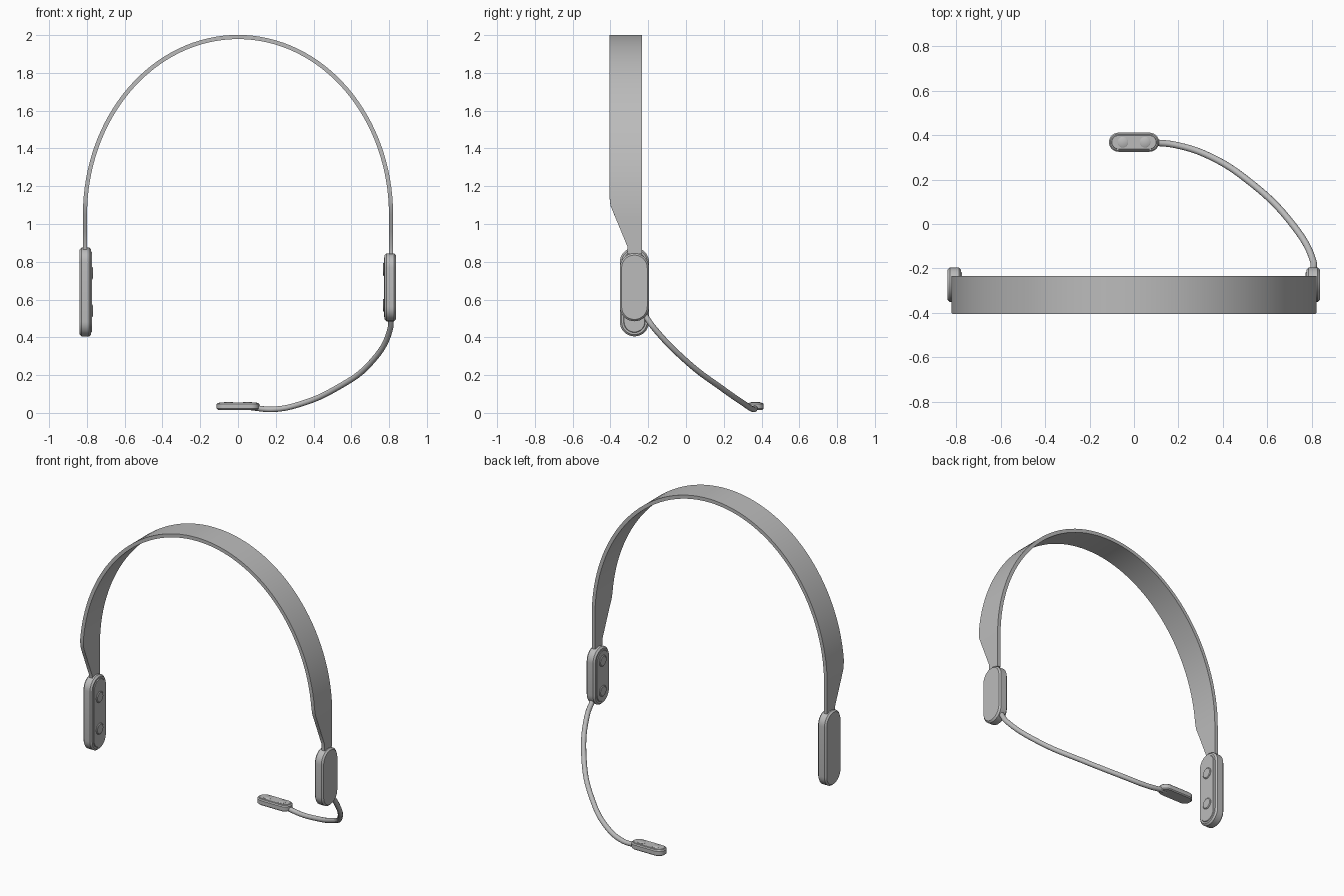
import bpy, bmesh
from math import pi, sin, cos
from mathutils import Vector, Matrix

old = bpy.data.objects.get("Cube")
if old:
    bpy.data.objects.remove(old, do_unlink=True)

grey = bpy.data.materials.new("plain grey")
grey.use_nodes = True
grey.diffuse_color = (0.5, 0.5, 0.5, 1)
grey.node_tree.nodes["Principled BSDF"].inputs["Base Color"].default_value = grey.diffuse_color


def add_object(name, data):
    ob = bpy.data.objects.new(name, data)
    bpy.context.scene.collection.objects.link(ob)
    data.materials.append(grey)
    return ob


def smooth(ob, angle=0.6):
    bpy.ops.object.select_all(action='DESELECT')
    ob.select_set(True)
    bpy.context.view_layer.objects.active = ob
    bpy.ops.object.shade_smooth_by_angle(angle=angle)


def loft(name, rings, matrix=Matrix()):
    """Skin a list of equal closed rings and cap both ends."""
    bm = bmesh.new()
    loops = [[bm.verts.new(matrix @ Vector(p)) for p in ring] for ring in rings]
    n = len(loops[0])
    for a, b in zip(loops, loops[1:]):
        for i in range(n):
            j = (i + 1) % n
            bm.faces.new((a[i], a[j], b[j], b[i]))
    bm.faces.new(loops[0])
    bm.faces.new(loops[-1])
    bmesh.ops.recalc_face_normals(bm, faces=bm.faces)
    mesh = bpy.data.meshes.new(name)
    bm.to_mesh(mesh)
    bm.free()
    ob = add_object(name, mesh)
    smooth(ob)
    return ob


def stadium(length, width, inset, height, steps=16):
    """Rounded-end outline, long along local x."""
    r, half = width / 2 - inset, (length - width) / 2
    ring = []
    for side in (1, -1):
        for i in range(steps + 1):
            t = -pi / 2 + pi * i / steps
            ring.append((side * (half + r * cos(t)), side * r * sin(t), height))
    return ring


def pod(name, matrix, length, width, depth, spacing, button):
    """Chamfered rounded body with a raised face panel and two buttons."""
    c = depth * 0.16
    layers = [(c, 0), (0, c), (0, depth - c), (c, depth),
              (width * 0.13, depth), (width * 0.15, depth + c * 0.4)]
    layers[0] = (c, 0)
    loft(name, [stadium(length, width, i, h) for i, h in layers], matrix)
    for k, s in enumerate((-1, 1)):
        rings = [[(s * spacing + r * cos(pi * t / 12), r * sin(pi * t / 12), h)
                  for t in range(24)]
                 for r, h in ((button, depth - c), (button, depth + c * 0.6),
                              (button * 0.85, depth + c))]
        loft(f"{name}_button_{k + 1}", rings, matrix)


def basis(x, y, z, origin):
    m = Matrix((x, y, z)).transposed().to_4x4()
    m.translation = origin
    return m


# Headband: arch with flat strip section, tapering to necks at both ends
half_arch = [(0.81, 0.84), (0.81, 0.88), (0.81, 0.96), (0.81, 1.04)]
arch = [(0.81 * cos(pi * i / 64), 1.05 + 0.94 * sin(pi * i / 64)) for i in range(65)]
path = half_arch + arch + [(-x, z) for x, z in reversed(half_arch)]


def front_edge(z):
    t = min(max((z - 0.88) / (1.11 - 0.88), 0), 1)
    return -0.31 - 0.095 * t


rings = []
for i, (x, z) in enumerate(path):
    a, b = path[max(i - 1, 0)], path[min(i + 1, len(path) - 1)]
    tangent = Vector((b[0] - a[0], b[1] - a[1])).normalized()
    nx, nz = tangent.y * 0.011, -tangent.x * 0.011
    y0, y1 = front_edge(z), -0.234
    rings.append([(x + nx, y0, z + nz), (x + nx, y1, z + nz),
                  (x - nx, y1, z - nz), (x - nx, y0, z - nz)])
loft("headband", rings)

# Side pods, buttons facing the head
X, Y, Z = Vector((1, 0, 0)), Vector((0, 1, 0)), Vector((0, 0, 1))
pod("right_pod", basis(Z, -Y.cross(Z).cross(Z), X, (-0.838, -0.273, 0.64)),
    0.47, 0.155, 0.06, 0.1, 0.034)
pod("left_pod", basis(Z, Y, -X, (0.836, -0.273, 0.665)),
    0.36, 0.155, 0.06, 0.095, 0.034)

# Microphone pod at the end of the boom, buttons up
pod("microphone", basis(X, Y, Z, (0, 0.368, 0.016)), 0.225, 0.086, 0.037, 0.05, 0.024)

# Boom: slim curved tube
points = [(0.805, -0.22, 0.52), (0.807, -0.17, 0.45), (0.70, 0.015, 0.262),
          (0.52, 0.19, 0.13), (0.34, 0.305, 0.05), (0.19, 0.355, 0.019),
          (0.07, 0.368, 0.028)]
curve = bpy.data.curves.new("boom", 'CURVE')
curve.dimensions = '3D'
curve.bevel_depth = 0.015
curve.bevel_resolution = 4
curve.use_fill_caps = True
spline = curve.splines.new('BEZIER')
spline.bezier_points.add(len(points) - 1)
for bp, p in zip(spline.bezier_points, points):
    bp.co = p
    bp.handle_left_type = bp.handle_right_type = 'AUTO'
spline.resolution_u = 10
add_object("boom", curve)
